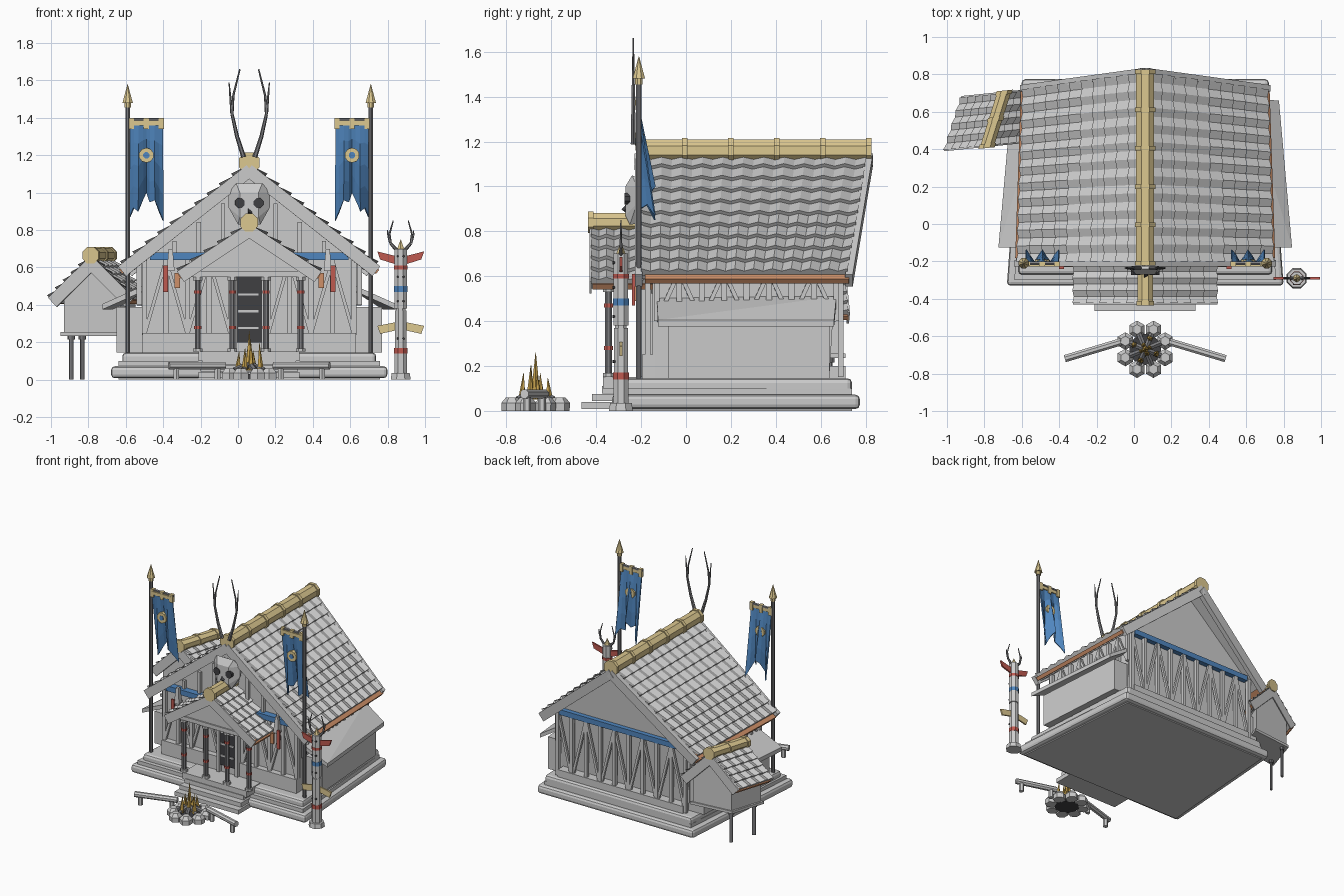
import bpy, bmesh, math, random
from mathutils import Matrix, Vector

if "Cube" in bpy.data.objects:
    bpy.data.objects.remove(bpy.data.objects["Cube"])

random.seed(4)
HOUSE = Matrix.Translation((0.06, 0, 0))
WORLD = Matrix.Identity(4)
COL = dict(gold=(.72, .58, .28), blue=(.08, .24, .52), red=(.52, .1, .08), orange=(.62, .28, .14),
           dark=(.05, .05, .055), iron=(.2, .2, .21), flame=(.6, .38, .08))
MATS = {}


def add(name, verts, faces, col=None, M=HOUSE):
    me = bpy.data.meshes.new(name)
    me.from_pydata([M @ Vector(v) for v in verts], [], faces)
    bm = bmesh.new()
    bm.from_mesh(me)
    if not faces:
        r = bmesh.ops.convex_hull(bm, input=bm.verts)
        junk = {g for g in r['geom_interior'] + r['geom_unused'] if isinstance(g, bmesh.types.BMVert)}
        bmesh.ops.delete(bm, geom=list(junk), context='VERTS')
        bmesh.ops.dissolve_limit(bm, angle_limit=.01, verts=bm.verts, edges=bm.edges)
    bmesh.ops.recalc_face_normals(bm, faces=bm.faces)
    bm.to_mesh(me)
    bm.free()
    if col:
        if col not in MATS:
            MATS[col] = bpy.data.materials.new(col)
            MATS[col].diffuse_color = (*COL[col], 1)
        me.materials.append(MATS[col])
    ob = bpy.data.objects.new(name, me)
    bpy.context.collection.objects.link(ob)
    return ob


def hull(name, pts, col=None, M=HOUSE):
    return add(name, pts, [], col, M)


def box(name, x0, x1, y0, y1, z0, z1, col=None, M=HOUSE):
    return hull(name, [(x, y, z) for x in (x0, x1) for y in (y0, y1) for z in (z0, z1)], col, M)


def tapered(name, front, back, y0, y1, z0, z1, bevel=0):
    ob = hull(name, [(s * w, y, z) for s in (-1, 1) for w, y in ((front, y0), (back, y1)) for z in (z0, z1)])
    if bevel:
        m = ob.modifiers.new('bevel', 'BEVEL')
        m.width, m.segments = bevel, 2


def rod(name, p, q, r1, r2=None, n=8, col=None, M=HOUSE):
    p, q = Vector(p), Vector(q)
    rot = (q - p).to_track_quat('Z', 'Y')
    ring = [Vector((math.cos(a), math.sin(a), 0)) for a in ((i + .5) * math.tau / n for i in range(n))]
    r2 = r1 if r2 is None else r2
    hull(name, [p + rot @ (v * r1) for v in ring] + [q + rot @ (v * max(r2, .001)) for v in ring], col, M)


def chain(name, pts, r, col=None, M=HOUSE):
    for i in range(len(pts) - 1):
        k = 1 - .7 * i / (len(pts) - 1)
        rod(name, pts[i], pts[i + 1], r * k, r * (k - .7 / (len(pts) - 1)), 6, col, M)


def gable_roof(name, w, ze, zr, y0, ye, yr, rows, waves, ridge, bands, taper=0, M=HOUSE):
    L = math.hypot(w, zr - ze)

    def P(side, s, v, h):
        y = y0 + (yr + (ye - yr) * s ** 1.15 - y0) * v
        return (side * (w * s * (1 - taper * v) + h * (zr - ze) / L), y, zr + (ze - zr) * s + h * w / L)
    for side in (-1, 1):
        # overlapping rows of wavy tiles
        vs, fs, n = [], [], waves * 4
        for r in range(rows):
            b = len(vs)
            for s, h, wave in ((r / rows, .004, 1), ((r + 1.12) / rows, .024, 1), ((r + 1.12) / rows, 0, 0)):
                for i in range(n + 1):
                    bump = wave * .007 * (1 + math.cos(i * math.pi / 2))
                    vs.append(P(side, s, .01 + .98 * i / n, h + bump))
            for j in (0, 1):
                for i in range(n):
                    a = b + j * (n + 1) + i
                    fs.append((a, a + 1, a + n + 2, a + n + 1))
        add(name + '_tiles', vs, fs, None, M)
        # roof slab below the tiles
        vs = [P(side, s, v, h) for s in (0, .5, 1) for v, h in ((0, 0), (1, 0), (1, -.03), (0, -.03))]
        fs = [(0, 1, 2, 3), (8, 9, 10, 11)]
        fs += [(k + i, k + (i + 1) % 4, k + 4 + (i + 1) % 4, k + 4 + i) for k in (0, 4) for i in range(4)]
        add(name + '_slab', vs, fs, None, M)
        # gable edge boards and coloured eave board
        for v in (0, 1):
            hull(name + '_edge_board', [P(side, s, v + d, h) for s in (0, 1.04)
                 for d in (-.018, .018) for h in (-.045, .022)], None, M)
        hull(name + '_eave_board', [P(side, s, v, h) for s in (.985, 1.05)
             for v in (.03, 1) for h in (-.022, .005)], 'orange', M)
    # round ridge beam with bands
    rod(name + '_ridge', (0, y0 - .01, zr + .03), (0, yr + .01, zr + .03), ridge, None, 8, 'gold', M)
    for i in range(bands):
        y = y0 + (yr - y0) * i / (bands - 1)
        rod(name + '_ridge_band', (0, y - .012, zr + .03), (0, y + .012, zr + .03), ridge * 1.15, None, 8, 'gold', M)


def timber_frame(name, p, q, z0, z1, bays):
    p, q = Vector((*p, 0)), Vector((*q, 0))
    at = lambda i, z: p.lerp(q, i / bays) + Vector((0, 0, z))
    for i in range(bays + 1):
        rod(name + '_post', at(i, z0), at(i, z1), .018, None, 4)
        if i < bays:
            rod(name + '_brace', at(i + i % 2, z0), at(i + 1 - i % 2, z1), .013, None, 4)


# stepped base
tapered('lower_base', .74, .66, -.33, .775, .008, .072, .02)
tapered('upper_base', .68, .62, -.27, .74, .08, .145, .02)
tapered('base_core', .70, .62, -.3, .74, .0, .1)
# house body with gable
wall = [(.57, .145), (.57, .66), (0, 1.09)]
hull('house_body', [(s * x * k, y + z * .06 * (y > 0), z) for s in (-1, 1) for x, z in wall
                    for y, k in ((-.15, 1), (.63, .95))])
box('front_sill', -.57, .57, -.195, -.14, .145, .25)
box('back_sill', -.53, .53, .63, .71, .145, .2)
for lo, hi in ((-.56, -.1), (.1, .56)):
    timber_frame('front_frame', (lo, -.17), (hi, -.17), .24, .64, 4)
timber_frame('back_frame', (-.54, .69), (.54, .69), .15, .64, 9)
for s in (-1, 1):
    timber_frame('side_frame', (s * .59, -.13), (s * .56, .67), .4, .62, 8)
box('front_blue_band', -.53, .53, -.2, -.14, .64, .68, 'blue')
box('back_blue_band', -.52, .52, .66, .705, .62, .66, 'blue')
for x in (-.4, -.27, -.14, .14, .27, .4):
    rod('gable_stud', (x, -.165, .68), (x, -.165, 1.05 - abs(x) * .77), .016, None, 4)
gable_roof('main_roof', .66, .61, 1.13, -.21, .73, .815, 10, 11, .052, 6, .045)

# side lean-tos
tapered('lean_to_walls', .71, .66, -.08, .64, .145, .39)
for s in (-1, 1):
    hull('lean_to_roof', [(s * x, y, z + d) for x, y, z in ((.55, -.13, .48), (.55, .67, .48),
         (.785, -.125, .375), (.715, .66, .375)) for d in (0, .03)])

# porch
gable_roof('porch_roof', .36, .57, .81, -.425, -.15, -.15, 5, 4, .045, 2)
hull('porch_gable', [(x, y, z) for x, z in ((-.3, .575), (.3, .575), (0, .775)) for y in (-.36, -.16)])
box('porch_beam', -.31, .31, -.37, -.33, .55, .58)
box('porch_deck', -.27, .27, -.37, -.2, .1, .15)
for i in range(3):
    box('step', -.27 + .01 * i, .27 - .01 * i, -.465 + .045 * i, -.25, .008 + .035 * i, .04 + .035 * i)
for x in (-.275, -.09, .09, .275):
    rod('porch_post', (x, -.345, .15), (x, -.345, .56), .017, None, 8, 'iron')
    for z, r, c in ((.15, .028, None), (.53, .028, None), (.27, .021, 'red'), (.46, .021, 'red')):
        rod('porch_post_ring', (x, -.345, z), (x, -.345, z + .018), r, None, 8, c)
box('door', -.065, .065, -.205, -.14, .2, .56, 'dark')
for z in (.27, .36, .45):
    box('door_bar', -.06, .05, -.212, -.2, z, z + .012)
for s in (-1, 1):
    box('door_frame', s * .065, s * .09, -.22, -.14, .15, .58)
    box('red_pennant', s * .435, s * .46, -.24, -.228, .47, .61, 'red')
    box('small_pennant', s * .37, s * .40, -.23, -.218, .49, .57, 'orange')
    rod('pennant_block', (s * .42, -.21, .58), (s * .42, -.21, .7), .03, .015, 4)

# gable skull and ridge antlers
hull('skull', [(s * x, y, z) for s in (-1, 1) for x, y, z in ((.07, -.24, 1.05), (.11, -.22, 1.0), (.11, -.22, .92),
     (.06, -.25, .83), (.05, -.27, 1.0), (.05, -.27, .87), (.1, -.15, 1.0), (.05, -.15, .84))])
rod('skull_nose', (0, -.278, .89), (0, -.26, .91), .014, .014, 3, 'dark')
for s in (-1, 1):
    rod('skull_eye', (s * .05, -.274, .945), (s * .05, -.24, .945), .028, None, 8, 'dark')
    chain('antler', [(s * x, -.235, z) for x, z in ((.03, 1.19), (.065, 1.3), (.092, 1.42), (.085, 1.52), (.05, 1.66))],
          .013, 'iron')
    chain('antler_tine', [(s * x, -.235, z) for x, z in ((.092, 1.42), (.1, 1.5), (.108, 1.59))], .009, 'iron')

# banners on poles
bottoms = [.87, .92, .9, .97, 1.0, .95, .96, .9, .85]
for s in (-1, 1):
    rod('banner_pole', (s * .65, -.21, .14), (s * .65, -.21, 1.49), .013, None, 8, 'iron')
    rod('pole_tip', (s * .65, -.21, 1.48), (s * .65, -.21, 1.58), .03, 0, 8, 'gold')
    rod('pole_collar', (s * .65, -.21, 1.455), (s * .65, -.21, 1.48), .018, None, 8, 'gold')
    rod('banner_bar', (s * .65, -.21, 1.39), (s * .455, -.21, 1.39), .01, None, 6, 'iron')
    vs = [(s * (.635 - .172 * i / 8), -.215 + .008 * math.cos(i * 1.6) * j + .012 * j, 1.385 + (b - 1.385) * j / 4)
          for i, b in enumerate(bottoms) for j in range(5)]
    fs = [(i * 5 + j, i * 5 + j + 1, i * 5 + j + 6, i * 5 + j + 5) for i in range(8) for j in range(4)]
    flag = add('banner_cloth', vs, fs, 'blue')
    flag.modifiers.new('thickness', 'SOLIDIFY').thickness = .008
    box('banner_trim', s * .638, s * .46, -.228, -.205, 1.36, 1.385, 'gold')
    for x in (.63, .55, .47):
        box('banner_tab', s * (x - .014), s * (x + .014), -.226, -.2, 1.34, 1.4, 'gold')
    rod('banner_emblem', (s * .55, -.225, 1.2), (s * .55, -.19, 1.2), .04, None, 10, 'gold')
    rod('emblem_centre', (s * .55, -.228, 1.2), (s * .55, -.187, 1.2), .018, None, 8, 'blue')

# skewed side hut on stilts
HUT = Matrix(((.98, .3, 0, -.74), (.1, .95, 0, .56), (0, 0, 1, 0), (0, 0, 0, 1)))
hull('hut_body', [(s * x, y, z) for s in (-1, 1) for x, z in ((.155, .24), (.155, .46), (0, .61)) for y in (-.13, .13)],
     None, HUT)
box('hut_floor', -.17, .17, -.14, .14, .235, .255, None, HUT)
gable_roof('hut_roof', .21, .43, .635, -.15, .15, .15, 5, 4, .042, 3, 0, HUT)
for y in (-.1, .1):
    rod('hut_stilt', (-.125, y, 0), (-.125, y, .24), .012, None, 8, 'iron', HUT)
    rod('hut_stilt_cap', (-.125, y, .215), (-.125, y, .238), .02, None, 8, 'iron', HUT)

# totem pole
TOTEM = Matrix.Translation((.87, -.29, 0))
rod('totem_base', (0, 0, 0), (0, 0, .035), .058, .052, 8, None, TOTEM)
for z0, z1, r, c in ((.03, .14, .036, None), (.14, .17, .038, 'red'), (.17, .37, .034, None), (.38, .47, .036, None),
                     (.47, .5, .038, 'blue'), (.5, .59, .035, None), (.59, .61, .038, 'red'), (.61, .70, .035, None)):
    rod('totem_section', (0, 0, z0), (0, 0, z1), r, r, 8, c, TOTEM)
rod('totem_core', (0, 0, .03), (0, 0, .69), .028, None, 8, None, TOTEM)
rod('totem_crest', (0, 0, .69), (0, 0, .75), .025, 0, 6, 'gold', TOTEM)
for s in (-1, 1):
    for z, d, c in ((.64, .028, 'red'), (.285, -.015, 'gold')):
        hull('totem_wing', [(s * x, y, z + h) for x, h in ((.03, -.022), (.03, .022), (.11, d - .025), (.125, d + .018))
                            for y in (-.006, .006)], c, TOTEM)
    chain('totem_antler', [(s * x, 0, z) for x, z in ((.02, .69), (.055, .73), (.06, .78), (.04, .85))], .01, 'iron', TOTEM)
    chain('totem_tine', [(s * x, 0, z) for x, z in ((.055, .73), (.068, .77), (.07, .8))], .007, 'iron', TOTEM)
    for z in (.22, .42, .55, .66):
        rod('totem_eye', (s * .014, -.037, z), (s * .014, -.02, z), .007, None, 6, 'dark', TOTEM)

# campfire and log benches
FIRE = Matrix.Translation((.06, -.67, 0))
for i in range(8):
    a = (i + .5) * math.tau / 8
    x, y = .115 * math.cos(a), .115 * math.sin(a)
    rod('fire_stone', (x, y, 0), (x, y, .035), .045, .047, 6, None, FIRE)
    rod('fire_stone_top', (x, y, .035), (x, y, .06), .047, .026, 6, None, FIRE)
    rod('fire_log', (x * .75, y * .75, .05), (-x * .1, -y * .1, .09), .016, .014, 6, 'iron', FIRE)
    r = .025 + .04 * (i % 2)
    rod('flame', (r * math.cos(a), r * math.sin(a), .05),
        (r * .9 * math.cos(a), r * .9 * math.sin(a), random.uniform(.14, .21)), .018, 0, 5, 'flame', FIRE)
rod('tall_flame', (0, 0, .05), (0, 0, .26), .024, 0, 5, 'flame', FIRE)
rod('ash_bed', (0, 0, 0), (0, 0, .03), .09, None, 8, 'dark', FIRE)
for s in (-1, 1):
    rod('bench_log', (s * .13, .04, .075), (s * .43, -.05, .075), .021, None, 8, None, FIRE)
    for x, y in ((.17, .028), (.39, -.038)):
        rod('bench_foot', (s * x, y, 0), (s * x, y, .06), .018, None, 6, None, FIRE)

for m in bpy.data.materials:
    if m.users and not m.is_grease_pencil:
        m.use_nodes = True
        m.node_tree.nodes["Principled BSDF"].inputs["Base Color"].default_value = m.diffuse_color
